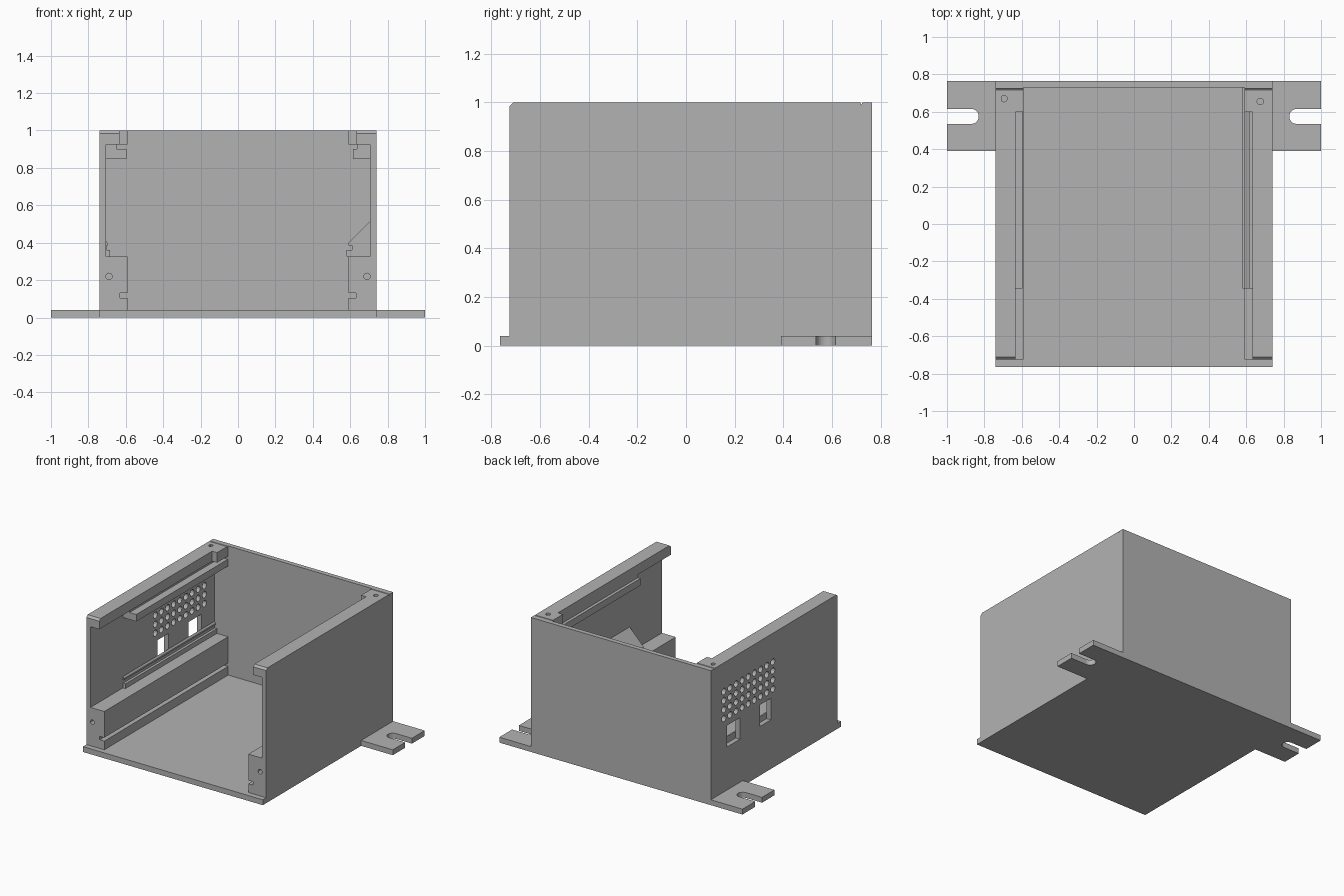
import bpy
import bmesh
import math
from mathutils import Vector

cube = bpy.data.objects.get("Cube")
if cube:
    bpy.data.objects.remove(cube, do_unlink=True)

grey = bpy.data.materials.new("plain grey")
grey.use_nodes = True
COLOUR = (0.45, 0.45, 0.45, 1)
grey.diffuse_color = COLOUR
grey.node_tree.nodes["Principled BSDF"].inputs["Base Color"].default_value = COLOUR

# How a 2D profile point (a, b) and a depth d map to space, per extrusion axis
AXES = {
    "x": lambda a, b, d: Vector((d, a, b)),
    "y": lambda a, b, d: Vector((a, d, b)),
    "z": lambda a, b, d: Vector((a, b, d)),
}


def add_prism(bm, profile, axis, start, end):
    place = AXES[axis]
    face = bm.faces.new([bm.verts.new(place(a, b, start)) for a, b in profile])
    new = bmesh.ops.extrude_face_region(bm, geom=[face])["geom"]
    verts = [g for g in new if isinstance(g, bmesh.types.BMVert)]
    bmesh.ops.translate(bm, verts=verts, vec=place(0, 0, end - start))


def build(name, prisms):
    bm = bmesh.new()
    for prism in prisms:
        add_prism(bm, *prism)
    bmesh.ops.recalc_face_normals(bm, faces=bm.faces)
    mesh = bpy.data.meshes.new(name)
    bm.to_mesh(mesh)
    bm.free()
    mesh.materials.append(grey)
    obj = bpy.data.objects.new(name, mesh)
    bpy.context.collection.objects.link(obj)
    return obj


def cut(obj, prisms):
    cutter = build("cutter", prisms)
    cutter.hide_render = True
    mod = obj.modifiers.new("cut", "BOOLEAN")
    mod.operation = "DIFFERENCE"
    mod.solver = "EXACT"
    mod.object = cutter
    bpy.context.view_layer.objects.active = obj
    bpy.ops.object.modifier_apply(modifier=mod.name)
    bpy.data.objects.remove(cutter, do_unlink=True)


def rect(a0, a1, b0, b1):
    return [(a0, b0), (a1, b0), (a1, b1), (a0, b1)]


def arc(a, b, r, first, last, steps):
    angles = [math.radians(first + (last - first) * i / steps) for i in range(steps + 1)]
    return [(a + r * math.cos(t), b + r * math.sin(t)) for t in angles]


def circle(a, b, r, steps=16):
    return arc(a, b, r, 0, 360, steps)[:-1]


def flip(profile, side):
    return [(side * a, b) for a, b in profile]


HALF, INNER = 0.74, 0.705
FRONT, BACK, BACK_IN = -0.725, 0.765, 0.73
FLOOR, TOP = 0.04, 1.0
LEDGE_Z, RAIL_START = 0.925, -0.345

# Base plate with a slotted mounting tab on each side
half_base = [(HALF, -BACK), (HALF, 0.39), (1, 0.39), (1, 0.535)]
half_base += arc(0.87, 0.575, 0.04, 270, 90, 12)
half_base += [(1, 0.615), (1, BACK)]
build("base_plate", [(half_base + flip(half_base, -1)[::-1], "z", 0, FLOOR)])

# Side and back walls in one U-shaped shell
half_shell = [(INNER, BACK_IN), (INNER, FRONT), (HALF, FRONT), (HALF, BACK)]
shell = build("wall_shell", [(half_shell + flip(half_shell, -1)[::-1], "z", FLOOR, TOP)])

# Vent grid and two windows in the right wall
openings = [(circle(0.612 - 0.072 * col, 0.787 - 0.067 * row, 0.024, 12), "x", -0.8, -0.6)
            for col in range(9) for row in range(4)]
openings += [(rect(0.425, 0.577, 0.36, 0.52), "x", -0.8, -0.6),
             (rect(0.06, 0.19, 0.365, 0.525), "x", -0.8, -0.6)]
cut(shell, openings)


# Snap groove near the back and chamfer at the front of the top edge
def top_edge_cuts(x0, x1):
    groove = [(0.713, 1.01), (0.721, 0.988), (0.729, 1.01)]
    chamfer = [(FRONT - 0.02, 0.98), (FRONT, 0.985), (FRONT + 0.015, TOP),
               (FRONT + 0.02, 1.02), (FRONT - 0.02, 1.02)]
    return [(groove, "x", x0, x1), (chamfer, "x", x0, x1)]


cut(shell, top_edge_cuts(0.58, 0.78) + top_edge_cuts(-0.78, -0.58))

# Profiles running along each wall, drawn for the left and flipped for the right
block = [(INNER, FLOOR), (0.592, FLOOR), (0.592, 0.105), (0.63, 0.105), (0.63, 0.13),
         (0.592, 0.13), (0.592, 0.325), (INNER, 0.325)]
ledge = [(INNER, FRONT), (0.633, FRONT), (0.633, 0.6), (0.592, 0.6),
         (0.592, BACK_IN), (INNER, BACK_IN)]
sides = {
    "left": dict(
        sign=1, screw=(0.675, 0.655),
        upper=[(INNER, 0.848), (0.615, 0.848), (0.615, 0.9), (0.637, 0.9),
               (0.637, LEDGE_Z), (INNER, LEDGE_Z)],
        lower=[(INNER, 0.325), (0.58, 0.325), (0.58, 0.36), (0.61, 0.36), (0.61, 0.385),
               (0.59, 0.385), (0.59, 0.398), (INNER, 0.515)]),
    "right": dict(
        sign=-1, screw=(-0.695, 0.67),
        upper=[(INNER, 0.848), (0.595, 0.848), (0.595, 0.9), (0.65, 0.9),
               (0.65, LEDGE_Z), (INNER, LEDGE_Z)],
        lower=[(INNER, 0.325), (0.685, 0.325), (0.685, 0.36), (0.704, 0.36), (0.704, 0.385),
               (0.695, 0.385), (0.695, 0.397), (INNER, 0.41)]),
}

for side, spec in sides.items():
    s = spec["sign"]
    # Thick lower block with a groove and a front screw hole
    lower_block = build(side + "_lower_block", [(flip(block, s), "y", FRONT, BACK_IN)])
    cut(lower_block, [(circle(s * 0.69, 0.22, 0.017), "y", FRONT - 0.1, FRONT + 0.2)])
    # Top ledge with a wider back corner and its screw hole
    top_ledge = build(side + "_top_ledge", [(flip(ledge, s), "z", LEDGE_Z, TOP)])
    x0, x1 = sorted((s * 0.5, s * 0.8))
    cut(top_ledge, top_edge_cuts(x0, x1))
    hole = [(circle(*spec["screw"], 0.017), "z", 0.9, 1.1)]
    cut(top_ledge, hole)
    # Guide rails that hold the sliding boards
    build(side + "_upper_rail", [(flip(spec["upper"], s), "y", RAIL_START, BACK_IN)])
    build(side + "_lower_rail", [(flip(spec["lower"], s), "y", RAIL_START, BACK_IN)])
